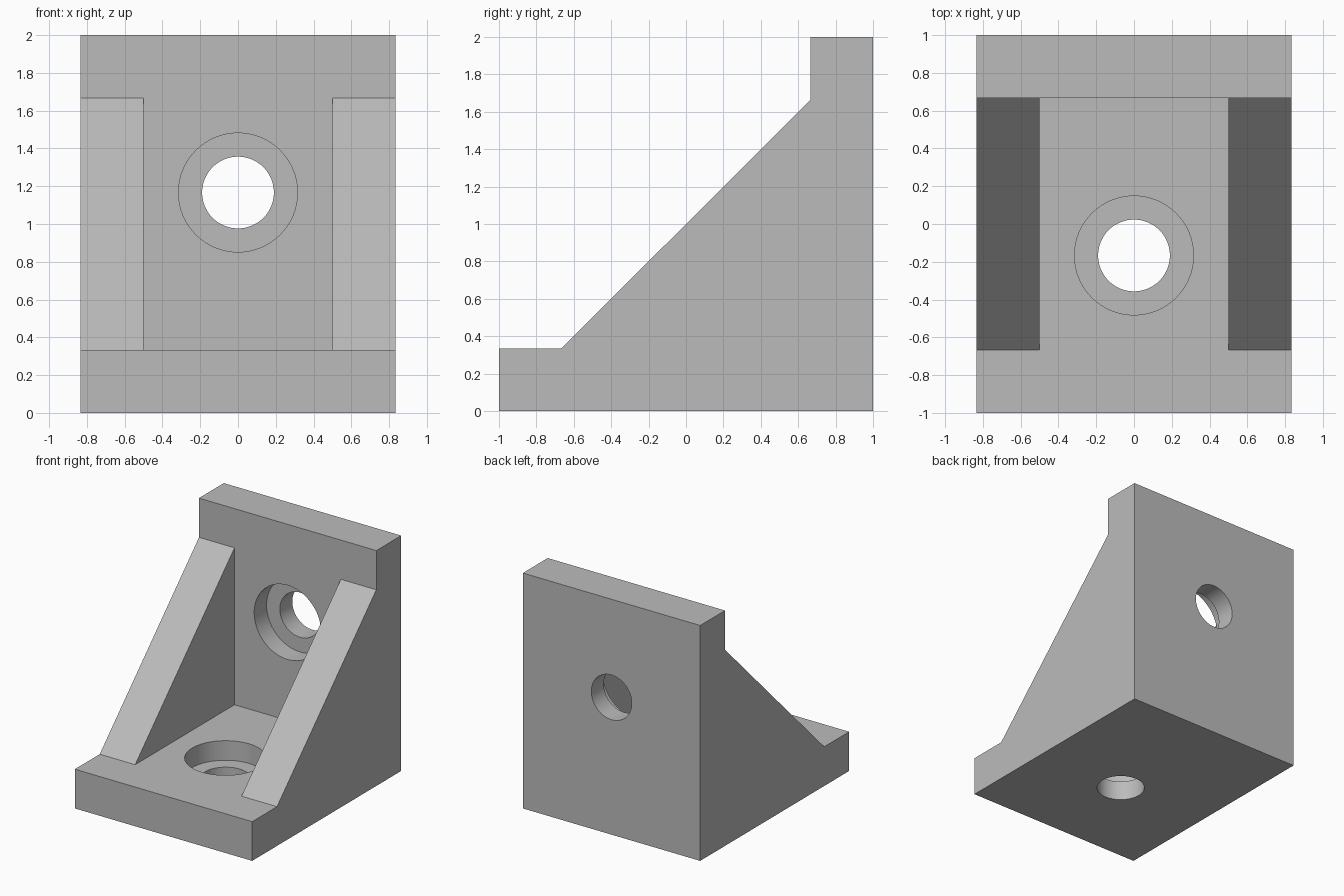
import bpy
import bmesh
from math import radians
from mathutils import Matrix

cube = bpy.data.objects.get("Cube")
if cube:
    bpy.data.objects.remove(cube, do_unlink=True)

HALF_WIDTH = 5 / 6
WALL = 1 / 3          # thickness of both plates
INNER = 1 - WALL      # inner face of the upright plate
BORE, COUNTERBORE = 0.19, 0.315

grey = bpy.data.materials.new("plain_grey")
grey.use_nodes = True
colour = (0.5, 0.5, 0.5, 1)
grey.diffuse_color = colour
grey.node_tree.nodes["Principled BSDF"].inputs["Base Color"].default_value = colour


def add_object(name, bm):
    bmesh.ops.recalc_face_normals(bm, faces=bm.faces)
    mesh = bpy.data.meshes.new(name)
    bm.to_mesh(mesh)
    bm.free()
    mesh.materials.append(grey)
    obj = bpy.data.objects.new(name, mesh)
    bpy.context.collection.objects.link(obj)
    return obj


def prism(name, profile, half):
    """Extrude a (y, z) profile along x, centred on x = 0."""
    bm = bmesh.new()
    face = bm.faces.new([bm.verts.new((-half, y, z)) for y, z in profile])
    side = bmesh.ops.extrude_face_region(bm, geom=[face])
    verts = [v for v in side["geom"] if isinstance(v, bmesh.types.BMVert)]
    bmesh.ops.translate(bm, verts=verts, vec=(2 * half, 0, 0))
    return add_object(name, bm)


def cylinder(name, radius, depth, centre, tilt):
    bm = bmesh.new()
    matrix = Matrix.Translation(centre) @ Matrix.Rotation(radians(tilt), 4, "X")
    bmesh.ops.create_cone(bm, cap_ends=True, segments=64, radius1=radius,
                          radius2=radius, depth=depth, matrix=matrix)
    return add_object(name, bm)


def cut(body, cutter):
    mod = body.modifiers.new(cutter.name, "BOOLEAN")
    mod.operation = "DIFFERENCE"
    mod.solver = "EXACT"
    mod.object = cutter
    cutter.hide_render = True
    bpy.ops.object.modifier_apply(modifier=mod.name)
    bpy.data.objects.remove(cutter, do_unlink=True)


# Solid bracket with sloping sides
bracket = prism("corner_bracket", [
    (-1, 0), (1, 0), (1, 2), (INNER, 2),
    (INNER, 2 - WALL), (-INNER, WALL), (-1, WALL)], HALF_WIDTH)
bpy.context.view_layer.objects.active = bracket
bracket.select_set(True)

# Pocket between the two gussets
cut(bracket, prism("pocket_cutter", [
    (-INNER, WALL), (INNER, WALL), (INNER, 2 - WALL), (-INNER, 2 - WALL)], 0.5))

# Counterbored screw holes through the base and the upright plate
hole = 7 / 6
for name, through, centre, tilt in (
        ("base", (0, 1 - hole, 0), (0, 1 - hole, WALL), 0),
        ("upright", (0, 1, hole), (0, INNER, hole), 90)):
    cut(bracket, cylinder(name + "_bore_cutter", BORE, 1, through, tilt))
    cut(bracket, cylinder(name + "_counterbore_cutter", COUNTERBORE, WALL, centre, tilt))

bpy.ops.object.shade_smooth_by_angle(angle=radians(30))
